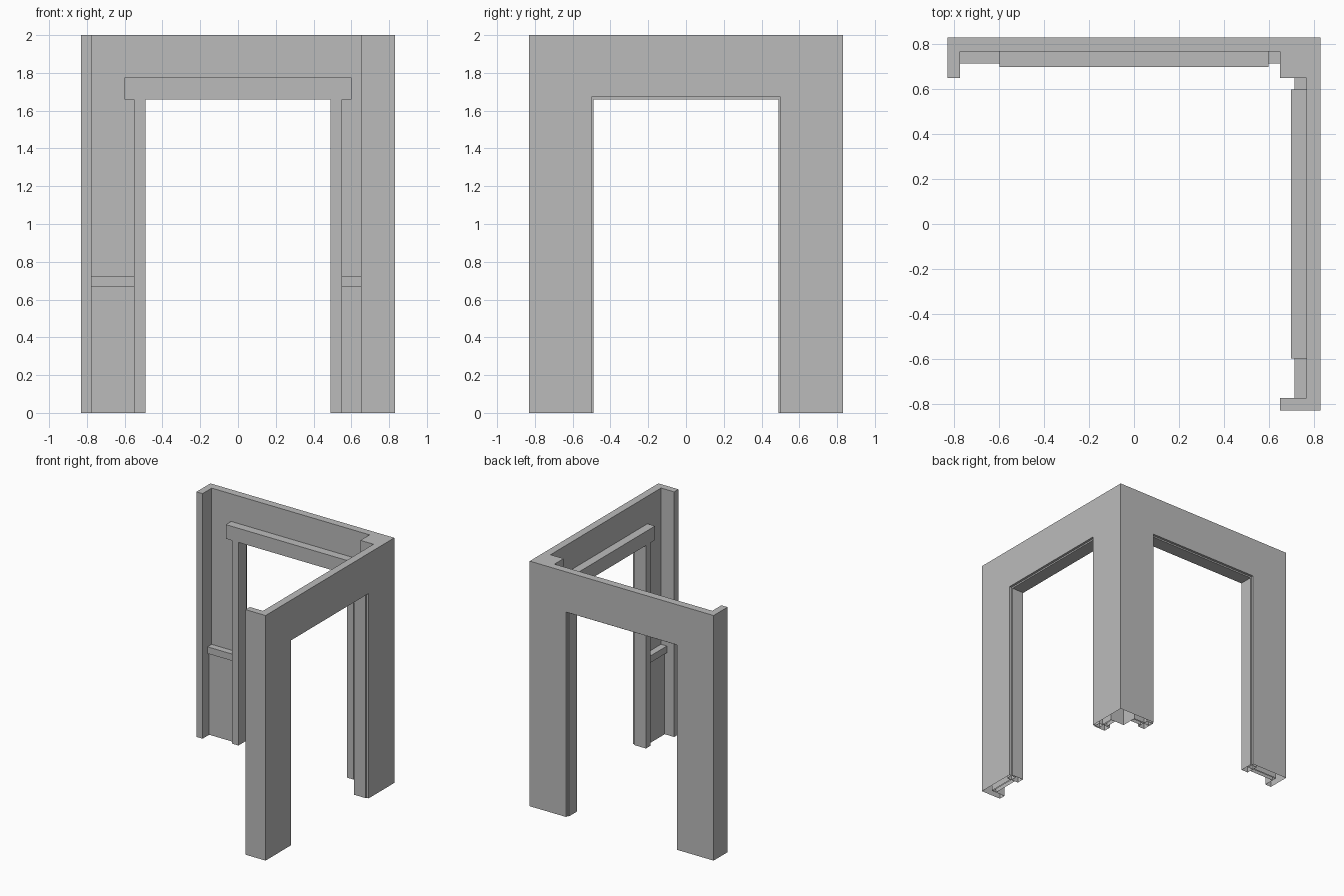
import bpy
import bmesh

if "Cube" in bpy.data.objects:
    bpy.data.objects.remove(bpy.data.objects["Cube"], do_unlink=True)

GREY = bpy.data.materials.new("plain grey")
GREY.use_nodes = True
GREY.diffuse_color = (0.5, 0.5, 0.5, 1)
GREY.node_tree.nodes["Principled BSDF"].inputs["Base Color"].default_value = (0.5, 0.5, 0.5, 1)

OUT, IN, POST = 0.83, 0.768, 0.65     # outer face, inner face, post depth
END = -0.775                          # inner side of the end posts
HALF, JAMB, HEAD = 0.49, 0.55, 1.66   # doorway frame


def prism(name, outline, z0, z1, open_base=False):
    """Extrude a plan outline upwards, with an open base if asked."""
    bm = bmesh.new()
    base = bm.faces.new([bm.verts.new((x, y, z0)) for x, y in outline])
    new = bmesh.ops.extrude_face_region(bm, geom=[base], use_keep_orig=True)["geom"]
    for v in new:
        if isinstance(v, bmesh.types.BMVert):
            v.co.z = z1
    bmesh.ops.recalc_face_normals(bm, faces=bm.faces)
    if open_base:
        remove_base(bm)
    mesh = bpy.data.meshes.new(name)
    bm.to_mesh(mesh)
    bm.free()
    mesh.materials.append(GREY)
    obj = bpy.data.objects.new(name, mesh)
    bpy.context.collection.objects.link(obj)
    return obj


def remove_base(bm):
    low = [f for f in bm.faces if all(abs(v.co.z) < 1e-4 for v in f.verts)]
    bmesh.ops.delete(bm, geom=low, context="FACES")


def wall_box(name, side, a, b, z0, z1):
    """Box along a wall: a is the span along it, b the span across it."""
    plan = [(a[0], b[0]), (a[1], b[0]), (a[1], b[1]), (a[0], b[1])]
    if side == "left":
        plan = [(y, x) for x, y in plan]
    return prism(side + "_" + name, plan, z0, z1, open_base=(z0 == 0))


# Corner walls with end posts and a thick corner pillar
half_plan = [(-OUT, OUT), (-OUT, POST), (END, POST), (END, IN), (POST, IN), (POST, POST)]
plan = half_plan + [(y, x) for x, y in reversed(half_plan[:-1])] + [(OUT, OUT)]
walls = prism("corner_walls", plan, 0, 2)

# Cut a doorway through each wall
for side in ("back", "left"):
    cutter = wall_box("doorway_cutter", side, (-0.5, 0.5), (0.6, 1), -0.5, 1.672)
    cutter.hide_render = True
    mod = walls.modifiers.new("doorway", "BOOLEAN")
    mod.operation = "DIFFERENCE"
    mod.solver = "EXACT"
    mod.object = cutter
    bpy.context.view_layer.objects.active = walls
    bpy.ops.object.modifier_apply(modifier=mod.name)
    bpy.data.objects.remove(cutter, do_unlink=True)

bm = bmesh.new()
bm.from_mesh(walls.data)
remove_base(bm)
bm.to_mesh(walls.data)
bm.free()

# Door frames, dado rails and lower panels on both walls
for side in ("back", "left"):
    wall_box("lintel", side, (-0.6, 0.6), (0.70, 0.81), HEAD, 1.775)
    for label, a, jamb in (("outer", (END, -JAMB), (-JAMB, -HALF)),
                           ("inner", (JAMB, POST), (HALF, JAMB))):
        wall_box(label + "_jamb", side, jamb, (0.705, 0.81), 0, HEAD)
        wall_box(label + "_rail", side, a, (0.715, IN + 0.01), 0.67, 0.725)
        wall_box(label + "_lower_panel", side, a, (0.735, IN + 0.01), 0, 0.67)
